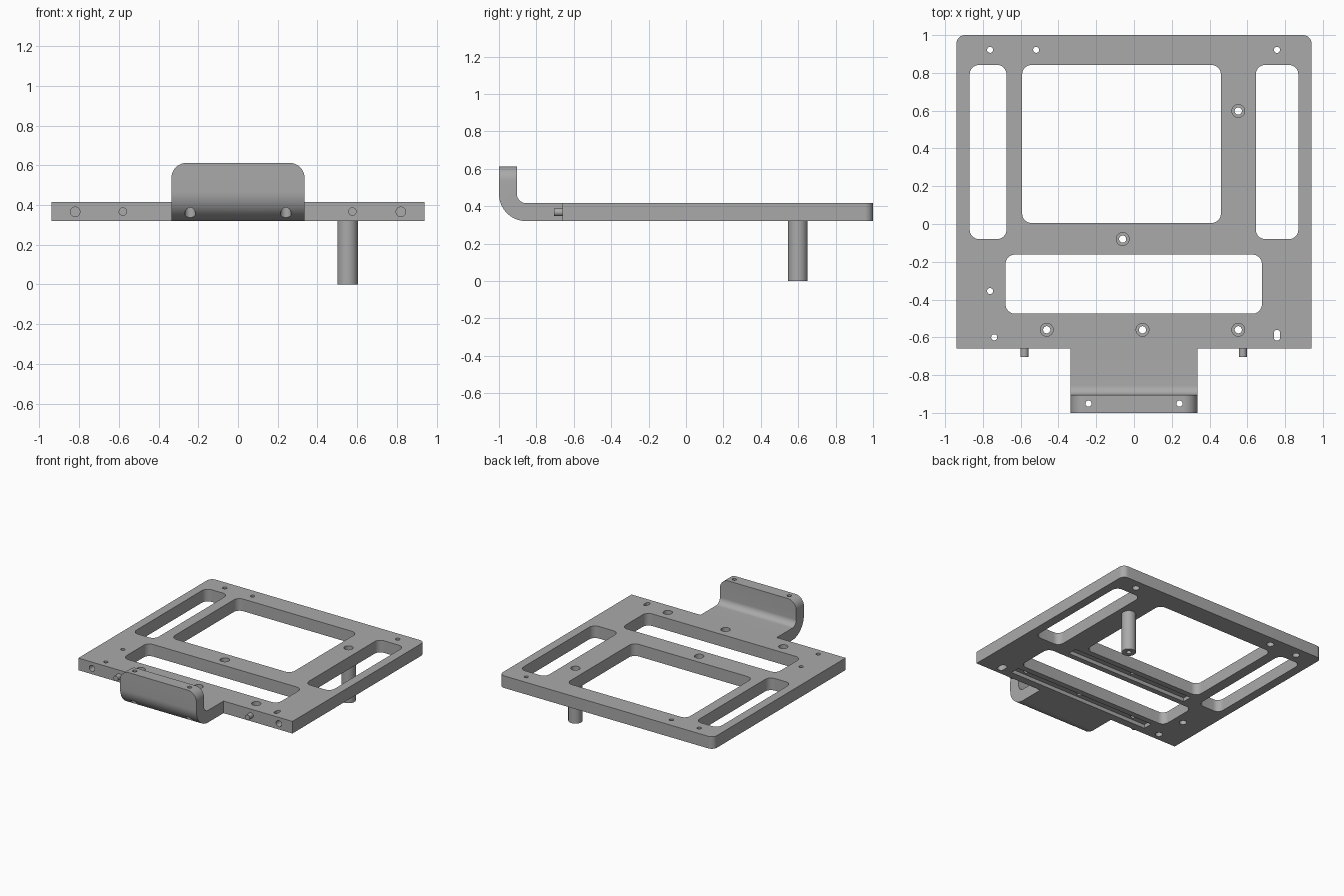
import bpy, bmesh, math
from mathutils import Vector

cube = bpy.data.objects.get("Cube")
if cube:
    bpy.data.objects.remove(cube, do_unlink=True)

grey = bpy.data.materials.new("machined grey")
grey.use_nodes = True
colour = (0.4, 0.4, 0.4, 1)
grey.diffuse_color = colour
grey.node_tree.nodes["Principled BSDF"].inputs["Base Color"].default_value = colour

BOTTOM, TOP = 0.32, 0.416
FRONT = -0.66


def arc(cx, cy, r, start, end, steps=10):
    """Points along an arc, angles in degrees."""
    angles = [math.radians(start + (end - start) * i / steps) for i in range(steps + 1)]
    return [(cx + r * math.cos(a), cy + r * math.sin(a)) for a in angles]


def rounded(x0, x1, y0, y1, low_r, high_r):
    """Rectangle with separate radii for its low and high corners."""
    pts = []
    for sx, sy, start in ((1, 1, 0), (-1, 1, 90), (-1, -1, 180), (1, -1, 270)):
        r = high_r if sy > 0 else low_r
        cx = x1 - r if sx > 0 else x0 + r
        cy = y1 - r if sy > 0 else y0 + r
        pts += arc(cx, cy, r, start, start + 90) if r else [(cx, cy)]
    return pts


def circle(x, y, r):
    return arc(x, y, r, 0, 360, 32)[:-1]


def prism(name, pts, lo, hi, axis="z"):
    """Extrude a 2D outline along an axis."""
    place = {"x": lambda a, b, t: (t, a, b),
             "y": lambda a, b, t: (a, t, b),
             "z": lambda a, b, t: (a, b, t)}[axis]
    bm = bmesh.new()
    face = bm.faces.new([bm.verts.new(place(a, b, lo)) for a, b in pts])
    new = bmesh.ops.extrude_face_region(bm, geom=[face])["geom"]
    offset = Vector(place(0, 0, hi - lo))
    bmesh.ops.translate(bm, vec=offset, verts=[v for v in new if isinstance(v, bmesh.types.BMVert)])
    bmesh.ops.recalc_face_normals(bm, faces=bm.faces)
    mesh = bpy.data.meshes.new(name)
    bm.to_mesh(mesh)
    bm.free()
    mesh.materials.append(grey)
    obj = bpy.data.objects.new(name, mesh)
    bpy.context.collection.objects.link(obj)
    return obj


def select(obj):
    bpy.ops.object.select_all(action="DESELECT")
    obj.select_set(True)
    bpy.context.view_layer.objects.active = obj


def boolean(obj, pts, lo, hi, axis="z", operation="DIFFERENCE"):
    cutter = prism("cutter", pts, lo, hi, axis)
    cutter.hide_render = True
    mod = obj.modifiers.new("cut", "BOOLEAN")
    mod.object, mod.operation, mod.solver = cutter, operation, "EXACT"
    select(obj)
    bpy.ops.object.modifier_apply(modifier=mod.name)
    bpy.data.objects.remove(cutter, do_unlink=True)


def finish(obj):
    select(obj)
    bpy.ops.object.shade_smooth_by_angle(angle=math.radians(30))


# Base plate with rounded back corners
plate = prism("base_plate", rounded(-0.94, 0.94, FRONT, 1, 0, 0.045), BOTTOM, TOP)

# Windows
for x0, x1, y0, y1 in ((-0.87, -0.675, -0.08, 0.842), (0.645, 0.87, -0.08, 0.842),
                       (-0.592, 0.46, 0.005, 0.842), (-0.68, 0.677, -0.475, -0.162)):
    boolean(plate, rounded(x0, x1, y0, y1, 0.05, 0.05), 0, 1)

# Grooves under the two cross bars
for x0, x1, y in ((-0.6, 0.66, -0.56), (-0.57, 0.52, -0.08)):
    boolean(plate, rounded(x0, x1, y - 0.038, y + 0.038, 0, 0), 0, BOTTOM + 0.03)

# Screw holes, counterbored from above
POST = (0.552, 0.598)
for x, y in (POST, (-0.06, -0.08), (-0.462, -0.56), (0.045, -0.56), (0.552, -0.56)):
    boolean(plate, circle(x, y, 0.019), 0, 1)
    boolean(plate, circle(x, y, 0.034), TOP - 0.04, 1)

# Small holes, counterbored from below
for x, y in ((-0.762, 0.922), (-0.518, 0.922), (0.757, 0.922), (-0.762, -0.355), (-0.74, -0.6)):
    boolean(plate, circle(x, y, 0.016), 0, 1)
    boolean(plate, circle(x, y, 0.027), 0, BOTTOM + 0.05)

# Locating slot
for grow, top in ((0, 1), (0.011, BOTTOM + 0.05)):
    r = 0.016 + grow
    boolean(plate, rounded(0.757 - r, 0.757 + r, -0.618 - grow, -0.56 + grow, r * 0.95, r * 0.95), 0, top)

# Blind holes in the front edge
for x in (-0.82, 0.82):
    boolean(plate, circle(x, 0.366, 0.024), -1, FRONT + 0.12, "y")
finish(plate)

# Upturned front bracket
profile = ([(FRONT, BOTTOM)] + arc(-0.855, BOTTOM + 0.145, 0.145, 270, 180, 16)
           + [(-1, 0.612), (-0.904, 0.612)]
           + arc(-0.855, TOP + 0.049, 0.049, 180, 270, 12) + [(FRONT, TOP)])
bracket = prism("front_bracket", profile, -0.336, 0.336, "x")
boolean(bracket, rounded(-0.335, 0.335, 0, 0.612, 0, 0.075), -2, 2, "y", "INTERSECT")
for x in (-0.241, 0.241):
    boolean(bracket, circle(x, -0.951, 0.016), 0, 1)
    boolean(bracket, circle(x, -0.951, 0.027), 0, 0.42)
finish(bracket)

# Front pins
for name, x in (("right_pin", -0.58), ("left_pin", 0.576)):
    finish(prism(name, circle(x, 0.367, 0.021), -0.705, FRONT, "y"))

# Hollow support post
post = prism("support_post", circle(*POST, 0.052), 0, BOTTOM)
boolean(post, circle(*POST, 0.019), -1, 1)
finish(post)
